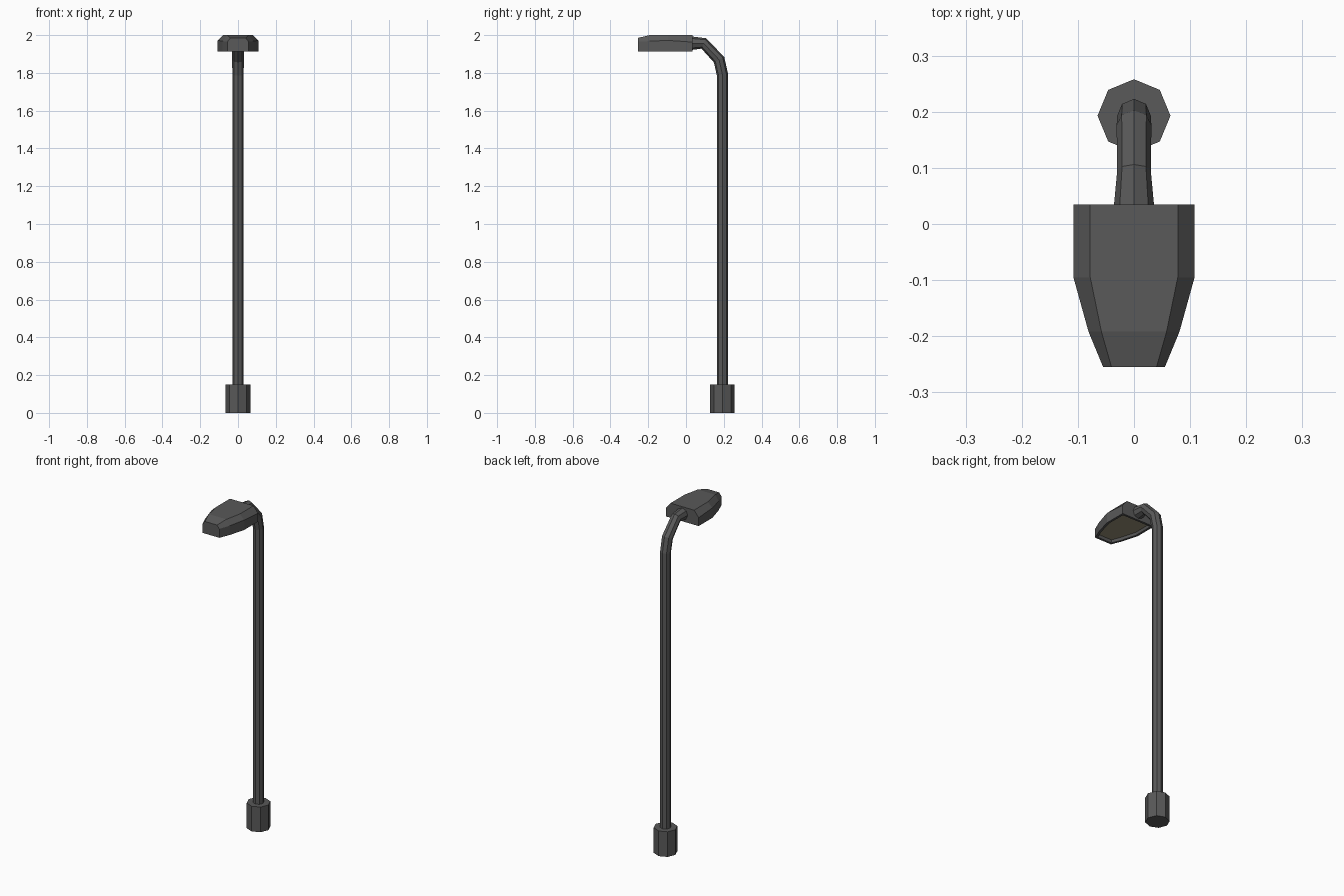
import bpy, bmesh, math
from mathutils import Vector

if "Cube" in bpy.data.objects:
    bpy.data.objects.remove(bpy.data.objects["Cube"])


def material(name, rgb):
    m = bpy.data.materials.new(name)
    m.diffuse_color = (*rgb, 1)
    m.use_nodes = True
    m.node_tree.nodes["Principled BSDF"].inputs["Base Color"].default_value = m.diffuse_color
    return m


DARK = material("dark_metal", (0.10, 0.10, 0.10))
LENS = material("lens_glass", (0.30, 0.27, 0.18))


def loft(bm, rings):
    """Skin closed rings of points and cap both ends."""
    loops = [[bm.verts.new(p) for p in ring] for ring in rings]
    n = len(loops[0])
    for a, b in zip(loops, loops[1:]):
        for i in range(n):
            j = (i + 1) % n
            bm.faces.new((a[i], a[j], b[j], b[i]))
    bm.faces.new(loops[0][::-1])
    bm.faces.new(loops[-1])
    bmesh.ops.recalc_face_normals(bm, faces=bm.faces[:])


def finish(bm, name, mats):
    me = bpy.data.meshes.new(name)
    bm.to_mesh(me)
    bm.free()
    ob = bpy.data.objects.new(name, me)
    for m in mats:
        me.materials.append(m)
    bpy.context.collection.objects.link(ob)
    return ob


def ring(centre, normal, r, sides=8):
    """Polygon in the plane spanned by x and a direction in the yz plane."""
    return [centre + Vector((r * math.sin(a), 0, 0)) + normal * (r * math.cos(a))
            for a in (2 * math.pi * i / sides for i in range(sides))]


POLE_Y = 0.193
BACK = Vector((0, 1, 0))

# base: octagonal sleeve on the ground
bm = bmesh.new()
loft(bm, [ring(Vector((0, POLE_Y, z)), BACK, 0.065) for z in (0, 0.15)])
finish(bm, "base", [DARK])

# pole: octagonal tube bending forward, flared where it meets the head
path = [(POLE_Y, 0.14, 0.03), (POLE_Y, 1.79, 0.03), (0.175, 1.87, 0.031),
        (0.094, 1.956, 0.03), (0.02, 1.957, 0.037)]
pts = [Vector((0, y, z)) for y, z, r in path]
rings = []
for i, p in enumerate(pts):
    t_in = (p - pts[max(i - 1, 0)]).normalized()
    t_out = (pts[min(i + 1, len(pts) - 1)] - p).normalized()
    t = (t_in + t_out).normalized()
    rings.append(ring(p, Vector((0, t.z, -t.y)), path[i][2]))
bm = bmesh.new()
loft(bm, rings)
finish(bm, "pole", [DARK])

# lamp head: sections along y (y, half width, top half width, shoulder z, top z)
BOTTOM = 1.913
sections = [(0.035, 0.108, 0.078, 1.963, 2.0), (-0.095, 0.108, 0.078, 1.972, 2.0),
            (-0.192, 0.081, 0.058, 1.968, 2.0), (-0.255, 0.055, 0.040, 1.966, 1.985)]
bm = bmesh.new()
loft(bm, [[(-w, y, BOTTOM), (w, y, BOTTOM), (w, y, s), (tw, y, t), (-tw, y, t), (-w, y, s)]
          for y, w, tw, s, t in sections])

# recessed lens in the underside
under = [f for f in bm.faces if f.normal.z < -0.9]
bmesh.ops.inset_region(bm, faces=under, thickness=0.013, use_even_offset=True)
bmesh.ops.inset_region(bm, faces=under, thickness=0.005, depth=-0.015, use_even_offset=True)
for f in under:
    f.material_index = 1
finish(bm, "lamp_head", [DARK, LENS])
